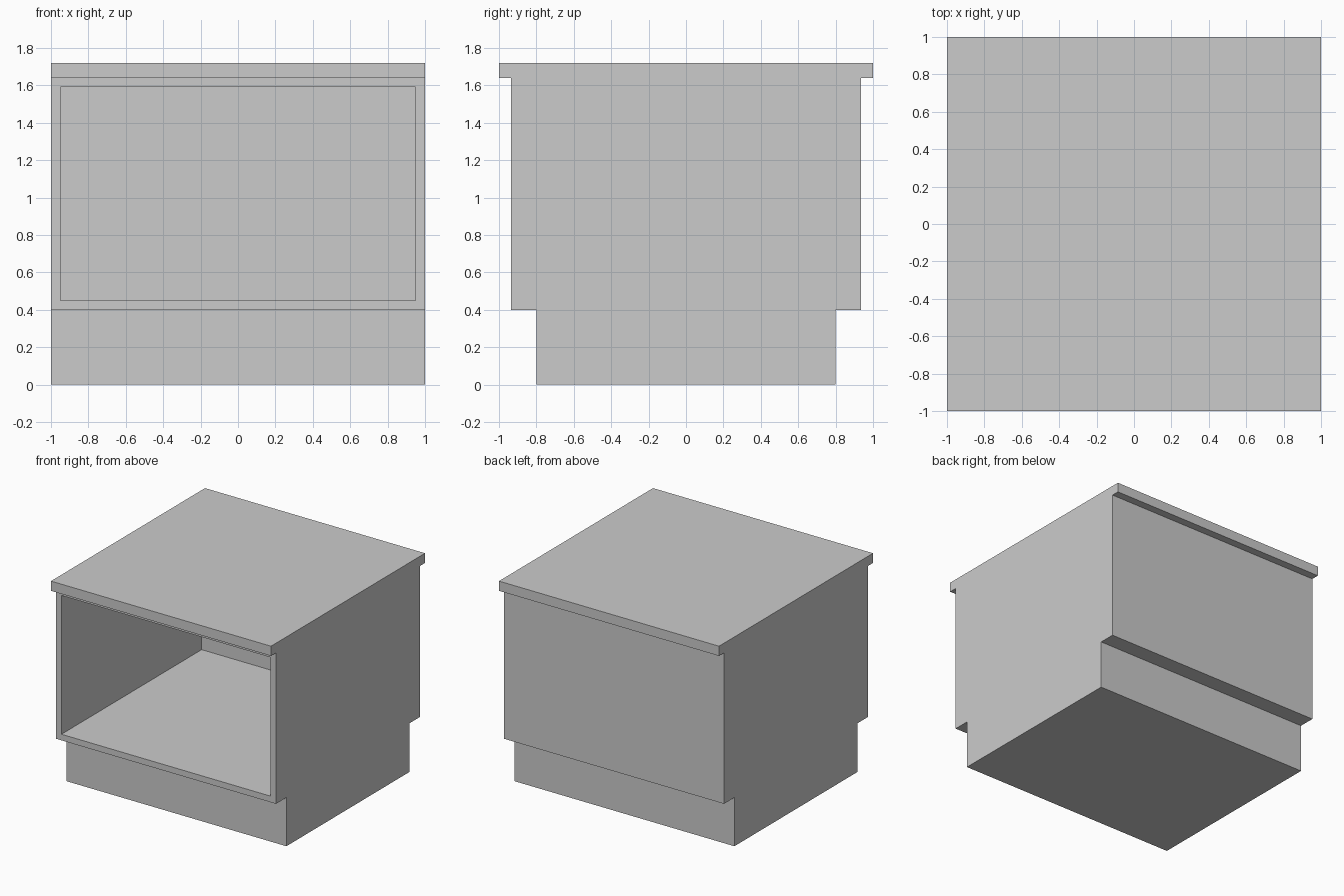
import bpy
import bmesh
from mathutils import Vector

if "Cube" in bpy.data.objects:
    bpy.data.objects.remove(bpy.data.objects["Cube"])

HALF_WIDTH = 1.0
PANEL = 0.05          # wall thickness around the opening
CAVITY_DEPTH = 1.82

# Half of the side profile (y, z): recessed plinth, body, overhanging top
half = [(0.80, 0.0), (0.80, 0.40), (0.935, 0.40),
        (0.935, 1.64), (1.0, 1.64), (1.0, 1.72)]
profile = half + [(-y, z) for y, z in reversed(half)]

bm = bmesh.new()

# Cabinet shell: mirrored profile extruded across the width
side = bm.faces.new([bm.verts.new((-HALF_WIDTH, y, z)) for y, z in profile])
ext = bmesh.ops.extrude_face_region(bm, geom=[side], use_keep_orig=True)
verts = [g for g in ext["geom"] if isinstance(g, bmesh.types.BMVert)]
bmesh.ops.translate(bm, verts=verts, vec=(2 * HALF_WIDTH, 0, 0))
bmesh.ops.recalc_face_normals(bm, faces=bm.faces[:])

# Open compartment: inset the front body face and push it back
front = min(bm.faces, key=lambda f: (f.calc_center_median() - Vector((0, -0.935, 1.02))).length)
bmesh.ops.inset_region(bm, faces=[front], thickness=PANEL, use_even_offset=True)
back = bmesh.ops.extrude_discrete_faces(bm, faces=[front])["faces"][0]
bmesh.ops.translate(bm, verts=back.verts[:], vec=(0, CAVITY_DEPTH, 0))

mesh = bpy.data.meshes.new("cabinet")
bm.to_mesh(mesh)
bm.free()
bpy.context.collection.objects.link(bpy.data.objects.new("cabinet", mesh))
